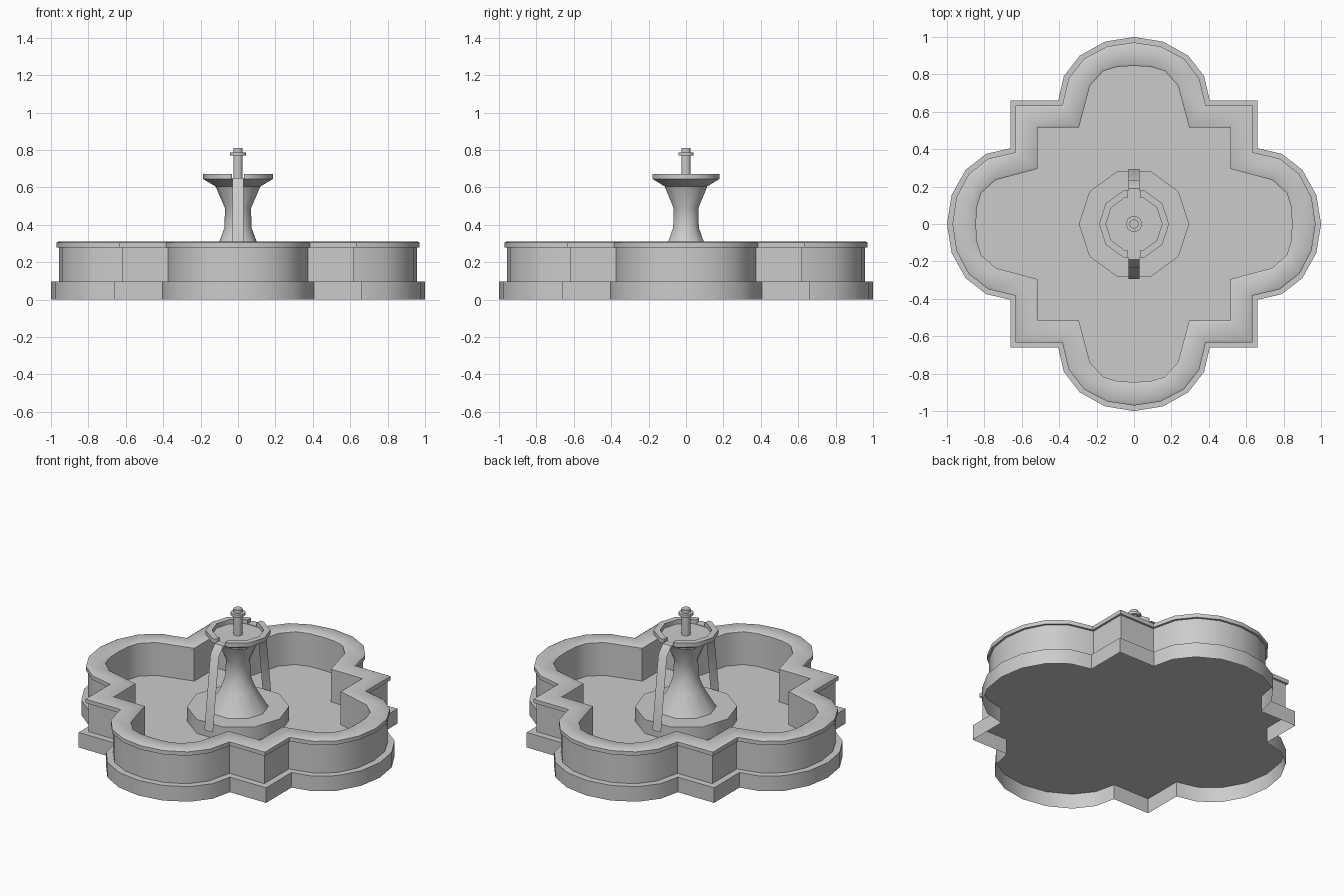
import bpy, bmesh, math

if "Cube" in bpy.data.objects:
    bpy.data.objects.remove(bpy.data.objects["Cube"])


def finish(name, bm, angle=40):
    bmesh.ops.recalc_face_normals(bm, faces=bm.faces)
    mesh = bpy.data.meshes.new(name)
    bm.to_mesh(mesh)
    bm.free()
    ob = bpy.data.objects.new(name, mesh)
    bpy.context.collection.objects.link(ob)
    bpy.ops.object.select_all(action='DESELECT')
    bpy.context.view_layer.objects.active = ob
    ob.select_set(True)
    bpy.ops.object.shade_smooth_by_angle(angle=math.radians(angle))
    return ob


def loft(name, rings, closed=False, caps=(True, True)):
    """Bridge matching rings; cap the ends, or join last ring to first."""
    bm = bmesh.new()
    loops = [[bm.verts.new(p) for p in r] for r in rings]
    pairs = list(zip(loops, loops[1:]))
    if closed:
        pairs.append((loops[-1], loops[0]))
    for a, b in pairs:
        n = len(a)
        for i in range(n):
            j = (i + 1) % n
            bm.faces.new((a[i], a[j], b[j], b[i]))
    if caps[0] and not closed:
        bm.faces.new(loops[0][::-1])
    if caps[1] and not closed:
        bm.faces.new(loops[-1])
    return finish(name, bm)


# Quatrefoil half-lobe: outer (t=0) and inner (t=1) outlines, corner first
OUTER = [(.66, .66), (.405, .66), (.375, .79), (.29, .9), (.155, .975), (0, 1)]
INNER = [(.515, .515), (.295, .515), (.235, .74), (.165, .817), (.09, .84), (0, .845)]


def quatrefoil(t, z):
    half = [(a + (c - a) * t, b + (d - b) * t) for (a, b), (c, d) in zip(OUTER, INNER)]
    quarter = half + [(-x, y) for x, y in half[-2:0:-1]]
    pts = []
    for _ in range(4):
        pts += [(x, y, z) for x, y in quarter]
        quarter = [(-y, x) for x, y in quarter]
    return pts


def lathe(name, profile, sides, caps=(True, True)):
    step = math.tau / sides
    return loft(name, [[(r * math.cos(i * step), r * math.sin(i * step), z)
                        for i in range(sides)] for r, z in profile], caps=caps)


# Plinth, open underneath, whose top is the pool floor
loft("plinth", [quatrefoil(0, 0), quatrefoil(0, .096)], caps=(False, True))

# Basin wall with overhanging, bevelled coping
loft("basin_wall", [quatrefoil(t, z) for t, z in
                    [(.28, .096), (.28, .28), (.19, .28), (.19, .305), (.28, .312),
                     (.92, .312), (1, .305), (1, .096)]], caps=(False, False))

# Pedestal
lathe("pedestal_foot", [(.295, .096), (.295, .185)], 10, caps=(False, True))
lathe("pedestal_column", [(.175, .185), (.1, .31), (.072, .385), (.07, .49), (.12, .605)],
      10, caps=(False, False))

# Upper bowl with two overflow notches
bowl = lathe("upper_bowl", [(.12, .605), (.187, .645), (.187, .672), (.15, .672), (.15, .645)], 10)
bm = bmesh.new()
bmesh.ops.create_cube(bm, size=1)
bmesh.ops.scale(bm, vec=(.064, .6, .1), verts=bm.verts)
bmesh.ops.translate(bm, vec=(0, 0, .698), verts=bm.verts)
cutter = finish("notch_cutter", bm)
cutter.hide_render = True
cut = bowl.modifiers.new("notches", 'BOOLEAN')
cut.operation = 'DIFFERENCE'
cut.solver = 'EXACT'
cut.object = cutter
bpy.context.view_layer.objects.active = bowl
bpy.ops.object.modifier_apply(modifier=cut.name)
bpy.data.objects.remove(cutter)

# Water sheets pouring over the notches
for name, s in (("front_water", -1), ("back_water", 1)):
    bm = bmesh.new()
    path = [(.15, .65), (.19, .65), (.235, .6), (.295, .14)]
    rows = [[bm.verts.new((x, s * y, z)) for x in (-.03, .03)] for y, z in path]
    for a, b in zip(rows, rows[1:]):
        bm.faces.new((a[0], a[1], b[1], b[0]))
    finish(name, bm)

# Spout
lathe("spout", [(.025, .645), (.025, .77), (.043, .77), (.043, .787), (.025, .787),
                (.025, .81)], 10)
